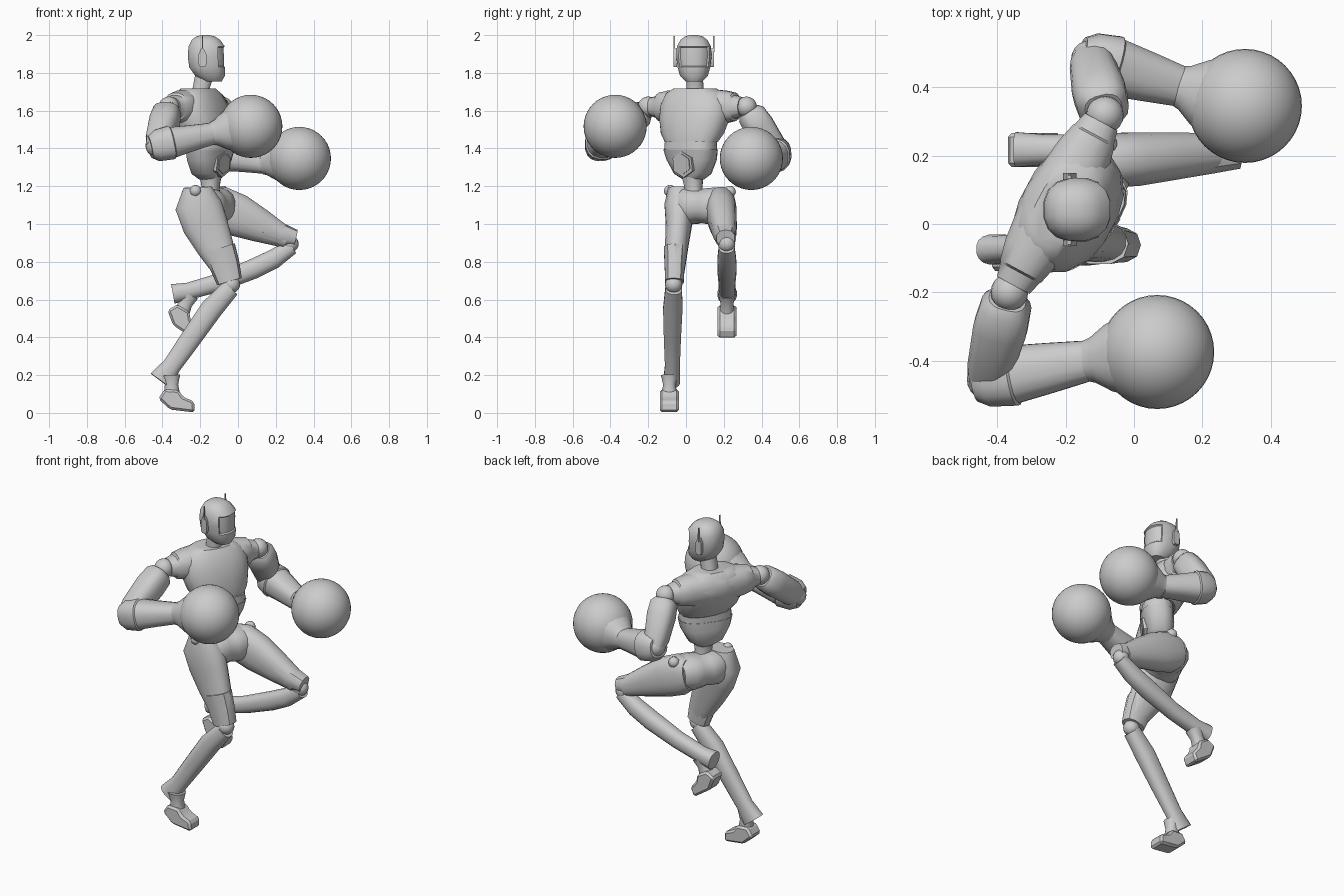
import bpy, bmesh, math
from mathutils import Vector, Matrix

cube = bpy.data.objects.get("Cube")
if cube:
    bpy.data.objects.remove(cube, do_unlink=True)

GREY = (0.6, 0.6, 0.6, 1)
grey = bpy.data.materials.new("plain grey")
grey.use_nodes = True
grey.diffuse_color = GREY
grey.node_tree.nodes["Principled BSDF"].inputs["Base Color"].default_value = GREY

X, Y, Z = Vector((1, 0, 0)), Vector((0, 1, 0)), Vector((0, 0, 1))
LEFT = Vector((0.474, 0.88, 0))      # the chest's own left
BELLY_LEFT = Vector((0.59, 0.81, 0))  # the belly twists a little further
BELLY_FRONT = Vector((0.81, -0.59, 0))


def finish(bm, name, angle=40):
    bmesh.ops.recalc_face_normals(bm, faces=bm.faces)
    mesh = bpy.data.meshes.new(name)
    bm.to_mesh(mesh)
    bm.free()
    mesh.materials.append(grey)
    ob = bpy.data.objects.new(name, mesh)
    bpy.context.collection.objects.link(ob)
    bpy.ops.object.select_all(action='DESELECT')
    ob.select_set(True)
    bpy.context.view_layer.objects.active = ob
    bpy.ops.object.shade_smooth_by_angle(angle=math.radians(angle))
    return ob


def loft_mesh(stations, side, sides=16, square=0.85, axis=None):
    """Skin rounded sections (x, y, z, half width along side, half depth)."""
    bm = bmesh.new()
    centres = [Vector(s[:3]) for s in stations]
    rings = []
    for i, (c, s) in enumerate(zip(centres, stations)):
        t = axis or (centres[min(i + 1, len(centres) - 1)] - centres[max(i - 1, 0)]).normalized()
        u = (side - t * side.dot(t)).normalized()
        v = t.cross(u)
        ring = []
        for k in range(sides):
            a = math.tau * (k + 0.5) / sides
            ca, sa = math.cos(a), math.sin(a)
            p = math.copysign(abs(ca) ** square, ca)
            q = math.copysign(abs(sa) ** square, sa)
            ring.append(bm.verts.new(c + u * p * s[3] + v * q * s[4]))
        rings.append(ring)
    for a, b in zip(rings, rings[1:]):
        for k in range(sides):
            n = (k + 1) % sides
            bm.faces.new((a[k], a[n], b[n], b[k]))
    bm.faces.new(rings[0])
    bm.faces.new(rings[-1])
    return bm


def loft(name, stations, side, **kw):
    return finish(loft_mesh(stations, side, **kw), name)


def ball(name, centre, r, segs=20):
    bm = bmesh.new()
    bmesh.ops.create_uvsphere(bm, u_segments=segs, v_segments=segs // 2, radius=r,
                              matrix=Matrix.Translation(centre))
    return finish(bm, name, 60)


def along(a, b, steps):
    """Stations at fractions of the line from a to b."""
    a, b = Vector(a), Vector(b)
    return [(*a.lerp(b, t), w, d) for t, w, d in steps]


def slab(name, points, origin, u, v, depth, bevel=0):
    """Flat outline in the u-v plane, extruded evenly to both sides."""
    bm = bmesh.new()
    n = u.cross(v).normalized()
    face = bm.faces.new([bm.verts.new(Vector(origin) + u * p + v * q - n * depth / 2)
                         for p, q in points])
    top = bmesh.ops.extrude_face_region(bm, geom=[face])["geom"]
    bmesh.ops.translate(bm, vec=n * depth, verts=[e for e in top if isinstance(e, bmesh.types.BMVert)])
    if bevel:
        bmesh.ops.bevel(bm, geom=bm.edges[:], offset=bevel, segments=1, affect='EDGES')
    return finish(bm, name, 30)


# Head with a recessed visor
bm = loft_mesh([(-.135, .042, 1.755, .045, .05), (-.148, .042, 1.785, .075, .08),
                (-.163, .042, 1.83, .088, .097), (-.166, .042, 1.885, .095, .101),
                (-.166, .042, 1.94, .092, .098), (-.17, .042, 1.975, .072, .076),
                (-.172, .042, 1.993, .048, .05), (-.172, .042, 2.0, .02, .02)], Y, axis=Z)
bm.normal_update()
visor = [f for f in bm.faces if abs(f.normal.x) > 0.55
         and f.calc_center_median().x > -.14 and 1.83 < f.calc_center_median().z < 1.94]
bmesh.ops.recalc_face_normals(bm, faces=bm.faces)
bmesh.ops.inset_region(bm, faces=visor, thickness=.006, depth=-.008)
finish(bm, "head", 35)
loft("neck", [(-.2, .05, 1.63, .055, .055), (-.195, .048, 1.72, .045, .045),
              (-.175, .045, 1.8, .045, .05)], Y)
for side, y in (("left", .14), ("right", -.056)):
    slab(side + "_ear", [(-.012, -.045), (.012, -.045), (.02, -.03), (.02, .025), (.004, .055),
                         (-.008, .055), (-.02, .025), (-.02, -.03)],
         (-.188, y, 1.875), X, Z, .018)
    slab(side + "_antenna", [(-.004, 0), (.004, 0), (.002, .085), (-.002, .085)],
         (-.188, y + math.copysign(.006, y), 1.91), X, Z, .008)

# Torso
loft("chest", [(-.148, .028, 1.435, .15, .093), (-.165, .034, 1.48, .178, .112),
               (-.19, .045, 1.56, .198, .128), (-.205, .053, 1.63, .2, .126),
               (-.212, .05, 1.69, .17, .1), (-.21, .048, 1.718, .12, .075)], LEFT, axis=Z)
loft("waist_band", [(-.147, .024, 1.39, .15, .092), (-.148, .026, 1.44, .147, .09)],
     BELLY_LEFT, axis=Z, square=.75)
loft("abdomen", [(-.15, .04, 1.235, .05, .05), (-.155, .036, 1.265, .1, .075),
                 (-.152, .03, 1.34, .142, .088), (-.147, .024, 1.395, .155, .094)],
     BELLY_LEFT, axis=Z, square=.75)
loft("spine", [(-.145, .045, 1.12, .06, .055), (-.145, .04, 1.19, .045, .045),
               (-.145, .035, 1.25, .055, .055)], LEFT, axis=Z)
hexagon = [(.07 * math.cos(k * math.pi / 3 + math.pi / 6), .07 * math.sin(k * math.pi / 3 + math.pi / 6))
           for k in range(6)]
buckle_up = (Z + BELLY_FRONT * .15).normalized()
buckle_at = Vector((-.148, .034, 1.318))
slab("buckle", hexagon, buckle_at + BELLY_FRONT * .07, BELLY_LEFT, buckle_up, .04)
slab("buckle_face", [(p * .78, q * .78) for p, q in hexagon],
     buckle_at + BELLY_FRONT * .091, BELLY_LEFT, buckle_up, .008)

# Shoulders
SHOULDER = {"left": (-.085, .32, 1.62), "right": (-.365, -.2, 1.62)}
loft("shoulder_yoke", along(SHOULDER["right"], SHOULDER["left"],
     [(.04, .05, .055), (.11, .062, .066), (.12, .076, .07), (.22, .088, .085), (.5, .1, .105),
      (.78, .088, .085), (.88, .076, .07), (.89, .062, .066), (.96, .05, .055)]), Z)
for side, p in SHOULDER.items():
    ball(side + "_shoulder_joint", p, .055)

# Arms and round gloves
ELBOW = {"left": (-.125, .48, 1.375), "right": (-.43, -.455, 1.415)}
CUFF = {"left": (.14, .402, 1.323), "right": (-.13, -.4, 1.48)}
GLOVE = {"left": (.325, .346, 1.347), "right": (.068, -.375, 1.517)}
for side in ("left", "right"):
    s, e, c, g = SHOULDER[side], ELBOW[side], CUFF[side], GLOVE[side]
    loft(side + "_upper_arm", along(s, e, [(.08, .055, .055), (.16, .074, .075), (.4, .08, .08),
                                           (.85, .073, .068), (1.08, .05, .05)]), Z, square=.75)
    ball(side + "_elbow", e, .06)
    loft(side + "_forearm", along(e, c, [(-.12, .06, .06), (0, .085, .082), (.25, .091, .093),
                                         (.27, .083, .086), (.6, .07, .075), (1, .058, .06)]),
         Z, square=.8)
    loft(side + "_cuff", along(c, g, [(-.06, .06, .06), (.06, .068, .068), (.3, .1, .1),
                                      (.5, .115, .115)]), Z)
    ball(side + "_glove", g, .167, 40)

# Pelvis
hip_r, hip_l = Vector((-.21, -.045, 1.095)), Vector((-.095, .215, 1.095))
loft("pelvis", along(hip_r, hip_l, [(0, .08, .085), (.2, .1, .115), (.4, .095, .115), (.5, .09, .11),
                                    (.6, .095, .115), (.8, .1, .115), (1, .08, .085)]), Z)
for side, p in (("right", (-.225, -.085, 1.175)), ("left", (-.08, .232, 1.17))):
    ball(side + "_hip_knob", p, .032, 12)

# Legs
loft("right_thigh", [(-.215, -.035, 1.195, .06, .075), (-.21, -.033, 1.1, .082, .125),
                     (-.175, -.038, 1.0, .07, .122), (-.12, -.05, .88, .062, .1),
                     (-.065, -.058, .76, .052, .07), (-.045, -.062, .7, .045, .055)], Y)
loft("right_knee_guard", [(-.1, -.058, .87, .062, .088), (-.07, -.06, .78, .055, .08),
                          (-.045, -.062, .695, .052, .068)], Y, sides=10)
ball("right_knee", (-.035, -.065, .68), .046)
loft("right_shin", [(-.04, -.065, .66, .045, .05), (-.14, -.07, .55, .052, .06),
                    (-.245, -.072, .4, .046, .056), (-.35, -.072, .25, .04, .05),
                    (-.41, -.075, .17, .045, .066)], Y)
loft("left_thigh", [(-.16, .185, 1.1, .07, .09), (-.1, .185, 1.085, .08, .118),
                    (.0, .19, 1.045, .08, .115), (.12, .2, .99, .07, .09),
                    (.26, .21, .925, .055, .055)], Y)
loft("left_knee_guard", [(.14, .2, .98, .068, .08), (.22, .205, .945, .06, .063),
                         (.305, .21, .925, .05, .045)], Y, sides=10)
ball("left_knee", (.275, .215, .895), .046)
loft("left_shin", [(.285, .215, .88, .042, .042), (.19, .216, .815, .05, .052),
                   (.08, .217, .762, .052, .054), (-.1, .217, .69, .045, .049),
                   (-.26, .218, .645, .045, .046), (-.345, .218, .63, .052, .053)], Y)

# Feet share one shape, tilted with each shin and measured from the ankle
outline = [(-.03, -.045), (.045, -.05), (.07, -.085), (.128, -.11), (.13, -.168),
           (.0, -.152), (-.062, -.095)]
for side, ankle, tilt in (("right", (-.36, -.088, .17), 0), ("left", (-.275, .217, .6), -27)):
    a = math.radians(tilt)
    u, v = Vector((math.cos(a), 0, math.sin(a))), Vector((-math.sin(a), 0, math.cos(a)))
    at = Vector(ankle)
    slab(side + "_foot", outline, at, u, v, .1, bevel=.012)
    loft(side + "_ankle", [(*(at + u * p + v * q), w, d) for p, q, w, d in
                           ((.005, .03, .045, .05), (.008, -.02, .034, .036), (.01, -.08, .042, .045))], Y)
